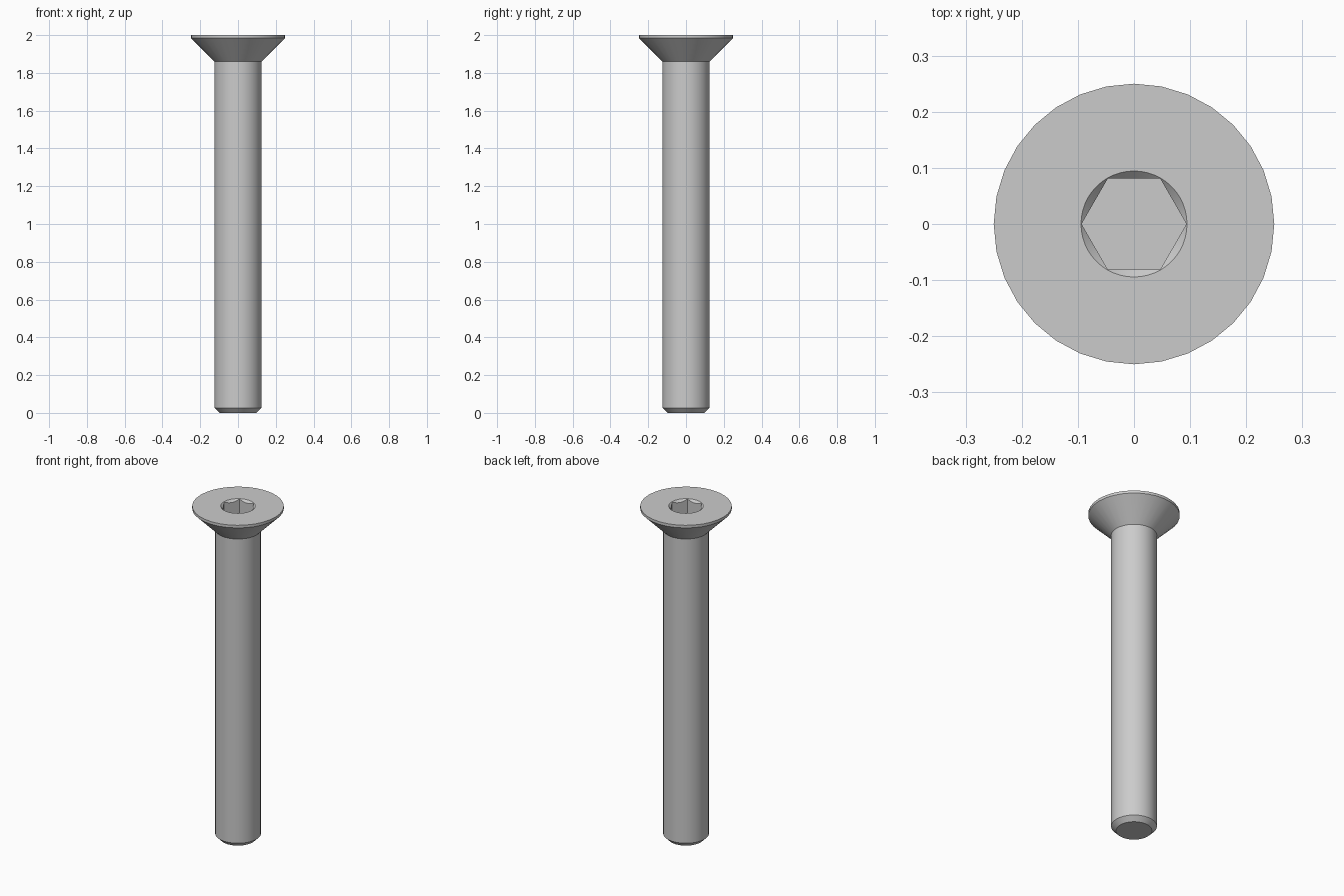
import bpy, bmesh
from math import cos, sin, pi, radians

cube = bpy.data.objects.get("Cube")
if cube:
    bpy.data.objects.remove(cube, do_unlink=True)

HEIGHT = 2.0
BODY_SIDES, SOCKET_SIDES = 32, 48
RIM_R, SHANK_R = 0.25, 0.125
SOCKET_R, HEX_R, SOCKET_DEPTH = 0.0945, 0.0935, 0.1

steel = bpy.data.materials.new("Grey steel")
steel.use_nodes = True
colour = (0.6, 0.6, 0.6, 1)
steel.diffuse_color = colour
steel.node_tree.nodes["Principled BSDF"].inputs["Base Color"].default_value = colour

bm = bmesh.new()


def ring(sides, shape):
    """Closed ring; shape(angle) gives radius and height."""
    verts = []
    for i in range(sides):
        a = 2 * pi * i / sides
        r, z = shape(a)
        verts.append(bm.verts.new((r * cos(a), r * sin(a), z)))
    return verts


def circle(r, z):
    return ring(BODY_SIDES, lambda a: (r, z))


def skin(rings):
    for low, high in zip(rings, rings[1:]):
        for i in range(len(low)):
            j = (i + 1) % len(low)
            bm.faces.new((low[i], low[j], high[j], high[i]))


def loop_edges(verts):
    return [bm.edges.get((verts[i - 1], verts[i])) for i in range(len(verts))]


def hex_radius(a):
    return HEX_R * cos(pi / 6) / cos(a % (pi / 3) - pi / 6)


# Chamfered tip, shank, countersunk head and thin rim
outer = [circle(r, z) for r, z in (
    (0.098, 0), (SHANK_R, 0.027), (SHANK_R, 1.859),
    (RIM_R, 1.984), (RIM_R, HEIGHT))]
skin(outer)
bm.faces.new(outer[0][::-1])

# Hexagonal socket with a conical lead-in
mouth = ring(SOCKET_SIDES, lambda a: (SOCKET_R, HEIGHT))
lead_in = ring(SOCKET_SIDES, lambda a: (hex_radius(a), HEIGHT - SOCKET_R + hex_radius(a)))
floor = ring(SOCKET_SIDES, lambda a: (hex_radius(a), HEIGHT - SOCKET_DEPTH))
skin([mouth, lead_in, floor])
bm.faces.new(floor)

# Flat top of the head around the socket
bmesh.ops.triangle_fill(bm, use_beauty=True, normal=(0, 0, 1),
                        edges=loop_edges(outer[-1]) + loop_edges(mouth))
bmesh.ops.recalc_face_normals(bm, faces=bm.faces)

mesh = bpy.data.meshes.new("countersunk_screw")
bm.to_mesh(mesh)
bm.free()
mesh.materials.append(steel)
screw = bpy.data.objects.new("countersunk_screw", mesh)
bpy.context.collection.objects.link(screw)

bpy.ops.object.select_all(action="DESELECT")
screw.select_set(True)
bpy.context.view_layer.objects.active = screw
bpy.ops.object.shade_smooth_by_angle(angle=radians(30))
